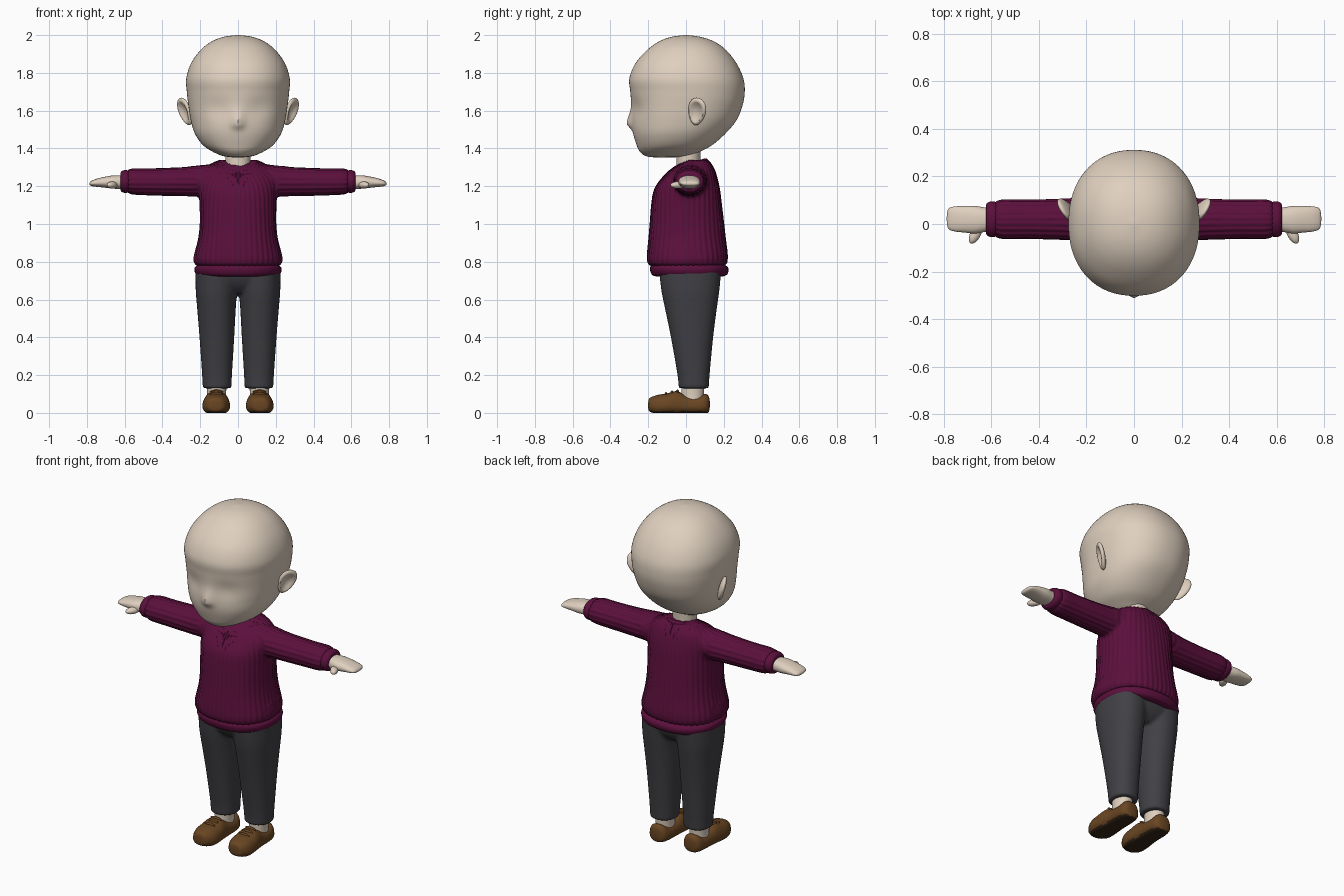
import bpy, bmesh, math
from mathutils import Vector, Matrix

if "Cube" in bpy.data.objects:
    bpy.data.objects.remove(bpy.data.objects["Cube"])

def material(name, rgb):
    m = bpy.data.materials.new(name)
    m.diffuse_color = (*rgb, 1)
    m.use_nodes = True
    m.node_tree.nodes["Principled BSDF"].inputs["Base Color"].default_value = m.diffuse_color
    return m

SKIN = material("skin", (0.74, 0.63, 0.52))
WOOL = material("plum_wool", (0.105, 0.005, 0.045))
CLOTH = material("charcoal_cloth", (0.052, 0.052, 0.06))
LEATHER = material("brown_leather", (0.14, 0.06, 0.016))
SOLE = material("dark_sole", (0.035, 0.018, 0.009))

def spline(rows, steps):
    """Smooth rows of numbers by Catmull-Rom interpolation."""
    out = []
    for i in range(len(rows) - 1):
        p0, p1, p2 = rows[max(i - 1, 0)], rows[i], rows[i + 1]
        p3 = rows[min(i + 2, len(rows) - 1)]
        for k in range(steps):
            t = k / steps
            out.append([0.5 * (2 * b + (c - a) * t + (2 * a - 5 * b + 4 * c - d) * t * t
                               + (3 * b - a - 3 * c + d) * t ** 3)
                        for a, b, c, d in zip(p0, p1, p2, p3)])
    return out + [list(rows[-1])]

def loft(bm, rows, axis="z", e=2.0, n=40, steps=4, side=1):
    """Rows are (position on axis, centre u, centre v, radius u, radius v)."""
    rings = []
    for t, cu, cv, ru, rv in spline(rows, steps):
        ring = []
        for i in range(n):
            a = 2 * math.pi * i / n
            c, s = math.cos(a), math.sin(a)
            u = cu + ru * math.copysign(abs(c) ** (2 / e), c)
            v = cv + rv * math.copysign(abs(s) ** (2 / e), s)
            x, y, z = {"z": (u, v, t), "x": (t, u, v), "y": (u, t, v)}[axis]
            ring.append(bm.verts.new((x * side, y, z)))
        rings.append(ring)
    for a, b in zip(rings, rings[1:]):
        for i in range(n):
            j = (i + 1) % n
            bm.faces.new((a[i], a[j], b[j], b[i]))
    bm.faces.new(rings[0])
    bm.faces.new(rings[-1])

def finish(bm, name, mats, mirror=False):
    bmesh.ops.recalc_face_normals(bm, faces=bm.faces)
    me = bpy.data.meshes.new(name)
    bm.to_mesh(me)
    bm.free()
    for m in mats:
        me.materials.append(m)
    ob = bpy.data.objects.new(name, me)
    bpy.context.collection.objects.link(ob)
    if mirror:
        mod = ob.modifiers.new("mirror", "MIRROR")
        mod.use_mirror_merge = False
    return ob

def fuse(ob, voxel, iterations):
    """Weld overlapping lofts into one soft skin."""
    rem = ob.modifiers.new("weld", "REMESH")
    rem.mode, rem.voxel_size = "VOXEL", voxel
    sm = ob.modifiers.new("soften", "SMOOTH")
    sm.factor, sm.iterations = 0.5, iterations
    dg = bpy.context.evaluated_depsgraph_get()
    me = bpy.data.meshes.new_from_object(ob.evaluated_get(dg))
    mats = list(ob.data.materials)
    ob.modifiers.clear()
    ob.data = me
    me.materials.clear()
    for m in mats:
        me.materials.append(m)

def part(name, mat, rows, mirror=False, **kw):
    bm = bmesh.new()
    loft(bm, rows, **kw)
    return finish(bm, name, [mat], mirror)

# Head with small nose and shallow eye sockets
bm = bmesh.new()
loft(bm, [(1.352, 0, -.12, .02, .04), (1.36, 0, -.095, .08, .12), (1.385, 0, -.083, .138, .163),
          (1.42, 0, -.06, .188, .202), (1.48, 0, -.035, .229, .245), (1.55, 0, -.01, .25, .278),
          (1.63, 0, .005, .263, .295), (1.70, 0, .008, .271, .303), (1.77, 0, .002, .274, .302),
          (1.85, 0, 0, .249, .268), (1.92, 0, .003, .199, .21), (1.965, 0, .003, .142, .148),
          (1.99, 0, 0, .08, .08), (2.0, 0, 0, .01, .01)], e=2.2, n=96, steps=6)
for v in bm.verts:
    if v.co.y < -.1:
        x, z = v.co.x, v.co.z
        h = .06 if z > 1.53 else .025
        v.co.y -= .026 * math.exp(-(x / .03) ** 2 - ((z - 1.53) / h) ** 2)
        v.co.y += .012 * math.exp(-((abs(x) - .11) / .07) ** 2 - ((z - 1.61) / .06) ** 2)
finish(bm, "head", [SKIN])

# Ears: tilted flat ovals with a hollow
bm = bmesh.new()
bmesh.ops.create_uvsphere(bm, u_segments=32, v_segments=24, radius=1)
for v in bm.verts:
    x, y, z = v.co
    r = math.hypot(y, z)
    dent = .026 * (1 - (r / .78) ** 2) if x > 0 and r < .78 else 0
    v.co = (x * .02 - dent, y * .052 * (1 + .2 * z), z * .077)
turn = (Matrix.Rotation(math.radians(-32), 4, "Z") @ Matrix.Rotation(math.radians(14), 4, "Y")
        @ Matrix.Rotation(math.radians(-18), 4, "X"))
bmesh.ops.transform(bm, matrix=Matrix.Translation((.281, .058, 1.595)) @ turn, verts=bm.verts)
finish(bm, "ears", [SKIN], True)

part("neck", SKIN, [(1.25, 0, .012, .07, .066), (1.33, 0, .012, .067, .063), (1.42, 0, .015, .07, .066)])

# Sweater: torso and sleeves welded, then ribbed
bm = bmesh.new()
loft(bm, [(.775, 0, .007, .20, .18), (.785, 0, .007, .225, .205), (.81, 0, .007, .235, .213),
          (.85, 0, .007, .228, .212), (.92, 0, .006, .21, .204), (1.0, 0, .005, .201, .196),
          (1.1, 0, .003, .202, .186), (1.18, 0, .005, .205, .174), (1.24, 0, .018, .205, .148),
          (1.29, 0, .035, .185, .115), (1.32, 0, .05, .14, .082), (1.338, 0, .06, .10, .06)],
     e=2.3, n=64)
for s in (1, -1):
    loft(bm, [(.05, .03, 1.235, .10, .085), (.2, .023, 1.228, .09, .082), (.3, .02, 1.224, .086, .075),
              (.45, .02, 1.223, .082, .071), (.55, .02, 1.225, .083, .069),
              (.58, .02, 1.225, .075, .062), (.59, .02, 1.225, .06, .05)], axis="x", side=s)
sweater = finish(bm, "sweater", [WOOL])
fuse(sweater, .008, 14)
normals = [v.normal.copy() for v in sweater.data.vertices]
for v, nrm in zip(sweater.data.vertices, normals):
    x, y, z = v.co
    if abs(x) > .22:
        wave = math.sin(18 * math.atan2(z - 1.224, y - .02))
    else:
        wave = math.sin(44 * math.atan2(y, x))
    v.co += nrm * .0022 * wave

# Rolled hem, cuffs and collar
part("sweater_hem", WOOL, [(.722, 0, .018, .19, .175), (.73, 0, .018, .218, .197), (.75, 0, .018, .23, .207),
     (.77, 0, .016, .229, .206), (.785, 0, .012, .212, .192), (.80, 0, .01, .19, .17)], e=2.3, n=64)
part("cuffs", WOOL, [(.57, .02, 1.225, .055, .046), (.578, .02, 1.225, .069, .056),
     (.59, .02, 1.225, .075, .06), (.607, .02, 1.225, .074, .059), (.62, .02, 1.225, .064, .05),
     (.623, .02, 1.225, .045, .035)], True, axis="x")
bm = bmesh.new()
N, M = 48, 12
ring = [[bm.verts.new(((.078 + .013 * math.cos(b)) * math.cos(a), (.08 + .013 * math.cos(b)) * math.sin(a),
                       .014 * math.sin(b))) for b in (2 * math.pi * j / M for j in range(M))]
        for a in (2 * math.pi * i / N for i in range(N))]
for i in range(N):
    for j in range(M):
        k, l = (i + 1) % N, (j + 1) % M
        bm.faces.new((ring[i][j], ring[k][j], ring[k][l], ring[i][l]))
bmesh.ops.transform(bm, verts=bm.verts, matrix=Matrix.Translation((0, .028, 1.312))
                    @ Matrix.Rotation(math.radians(16), 4, "X"))
finish(bm, "collar", [WOOL])

# Mitten hands and thumbs
part("hands", SKIN, [(.58, .02, 1.222, .045, .035), (.63, .018, 1.222, .052, .036), (.67, .018, 1.222, .058, .034),
     (.71, .02, 1.221, .056, .028), (.75, .021, 1.218, .053, .021), (.775, .022, 1.215, .046, .014),
     (.784, .022, 1.214, .032, .008), (.787, .022, 1.214, .008, .002)], True, axis="x", e=2.3)
bm = bmesh.new()
bmesh.ops.create_uvsphere(bm, u_segments=24, v_segments=16, radius=1, matrix=Matrix.Translation((.666, -.042, 1.206))
    @ Matrix.Rotation(math.radians(28), 4, "Z") @ Matrix.Diagonal((.022, .044, .019, 1)))
finish(bm, "thumbs", [SKIN], True)

# Trousers: two legs and a seat
bm = bmesh.new()
for s in (1, -1):
    loft(bm, [(.13, .111, .041, .076, .08), (.2, .111, .04, .079, .085), (.4, .112, .032, .092, .112),
              (.55, .114, .026, .102, .137), (.65, .114, .023, .11, .154), (.76, .11, .022, .115, .165)],
         side=s, e=2.2)
loft(bm, [(.635, 0, .025, .10, .10), (.67, 0, .024, .19, .135), (.72, 0, .022, .223, .16), (.77, 0, .02, .22, .165)], e=2.4)
fuse(finish(bm, "trousers", [CLOTH]), .009, 6)

part("ankles", SKIN, [(.05, .113, .035, .05, .058), (.1, .113, .035, .05, .06), (.16, .113, .037, .053, .062)], True)

# Shoes with flat dark undersides
bm = bmesh.new()
loft(bm, [(-.2, .118, .04, .015, .015), (-.192, .118, .043, .042, .036), (-.15, .116, .043, .066, .052),
          (-.1, .115, .047, .071, .056), (-.05, .114, .053, .067, .062), (0, .113, .044, .062, .05),
          (.06, .113, .041, .06, .046), (.1, .113, .048, .054, .052), (.12, .113, .046, .037, .042),
          (.126, .113, .045, .012, .015)], axis="y", e=2.5)
for v in bm.verts:
    v.co.z = max(v.co.z, 0)
    v.co.x = .114 + (v.co.x - .114) * (1.06 - 2.2 * max(v.co.z - .03, 0))
bmesh.ops.recalc_face_normals(bm, faces=bm.faces)
for f in bm.faces:
    f.material_index = int(f.normal.z < -.7 and f.calc_center_median().z < .012)
finish(bm, "shoes", [LEATHER, SOLE], True)

# Laces across the instep
bm = bmesh.new()
for y, z in ((-.105, .099), (-.075, .107), (-.045, .112)):
    bmesh.ops.create_uvsphere(bm, u_segments=16, v_segments=10, radius=1,
        matrix=Matrix.Translation((.114, y, z)) @ Matrix.Diagonal((.036, .008, .011, 1)))
finish(bm, "laces", [LEATHER], True)

bpy.ops.object.select_all(action="DESELECT")
for ob in bpy.context.scene.objects:
    ob.select_set(True)
    bpy.context.view_layer.objects.active = ob
bpy.ops.object.shade_smooth_by_angle(angle=math.radians(45))
